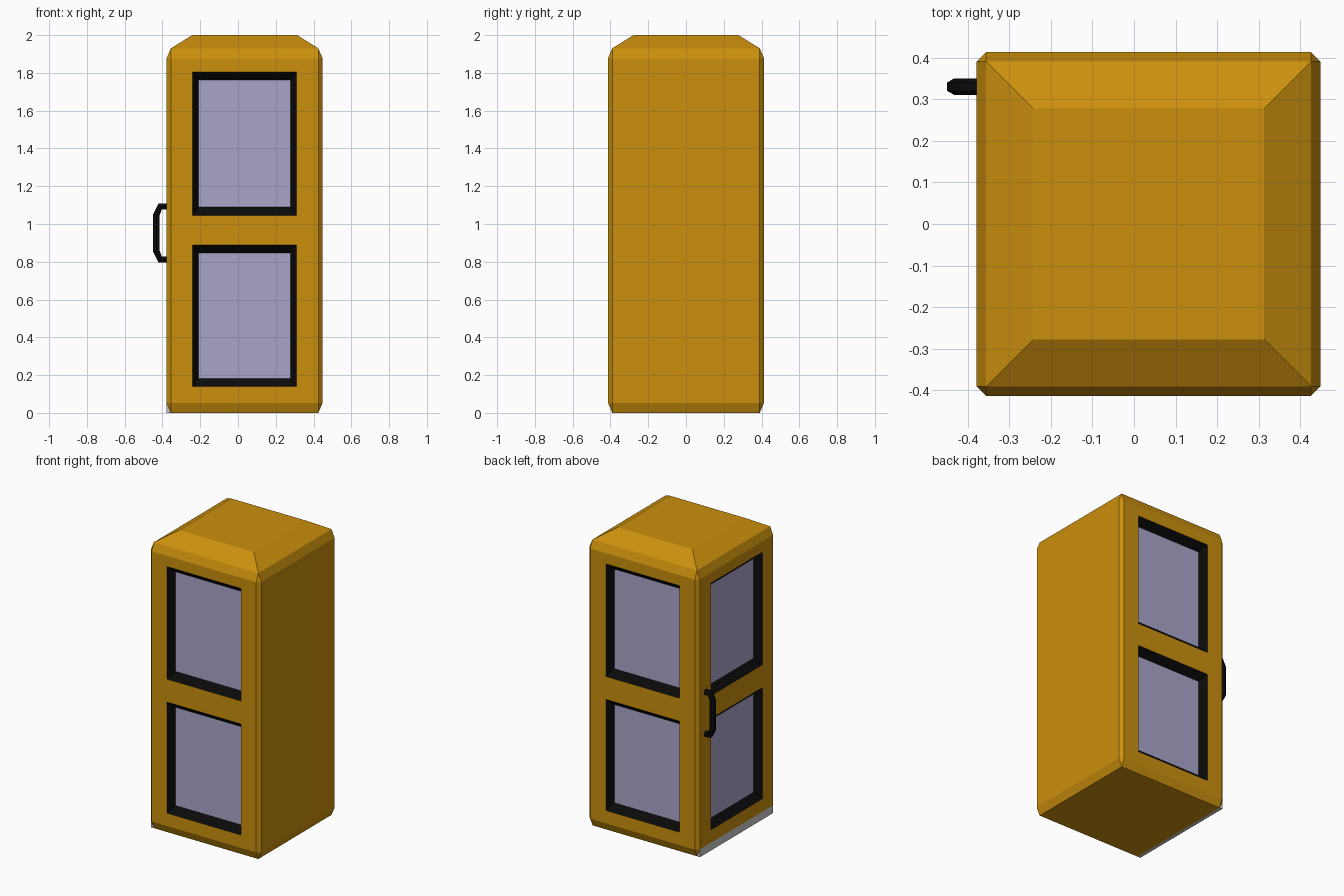
import bpy, bmesh
from mathutils import Vector, Matrix

if "Cube" in bpy.data.objects:
    bpy.data.objects.remove(bpy.data.objects["Cube"])

CX = 0.035                      # booth centre in x (handle sticks out to the left)
HALF, BODY_H = 0.413, 1.93      # half width, height of the bevelled box


def material(name, rgb):
    m = bpy.data.materials.new(name)
    m.diffuse_color = (*rgb, 1)
    m.use_nodes = True
    m.node_tree.nodes["Principled BSDF"].inputs["Base Color"].default_value = m.diffuse_color
    return m


def add_object(name, data, *mats):
    ob = bpy.data.objects.new(name, data)
    bpy.context.collection.objects.link(ob)
    for m in mats:
        data.materials.append(m)
    return ob


def mesh_from(name, verts, faces, *mats):
    me = bpy.data.meshes.new(name)
    me.from_pydata(verts, [], faces)
    return add_object(name, me, *mats)


orange = material("orange_paint", (0.60, 0.28, 0.004))
black = material("black_trim", (0.003, 0.003, 0.003))
glass = material("tinted_glass", (0.40, 0.38, 0.60))

# Body: bevelled cube stretched to size
bm = bmesh.new()
bmesh.ops.create_cube(bm, size=2)
bmesh.ops.bevel(bm, geom=bm.edges[:], offset=0.055, segments=1,
                affect='EDGES', profile=0.5)
bmesh.ops.transform(bm, verts=bm.verts[:], matrix=Matrix.Translation((CX, 0, BODY_H / 2))
                    @ Matrix.Diagonal((HALF, HALF, BODY_H / 2, 1)))
bm.normal_update()

# Hipped roof drawn up from the top face
top = max(bm.faces, key=lambda f: f.calc_center_median().z)
roof = bmesh.ops.extrude_discrete_faces(bm, faces=[top])["faces"][0]
for v in roof.verts:
    v.co = Vector((CX + (0.278 if v.co.x > CX else -0.278),
                   0.278 if v.co.y > 0 else -0.278, 2.0))
bm.normal_update()

# Windows: tapered black recesses on the front, back and left
WIN = 0.275
ROWS = {"lower": (0.14, 0.89), "upper": (1.045, 1.805)}
SIDES = {"front": (0, -1, 0), "back": (0, 1, 0), "left": (-1, 0, 0)}
for side, n in SIDES.items():
    n = Vector(n)
    across = Vector((abs(n.y), abs(n.x), 0))
    mid = Vector((CX, 0, 0))
    cuts = [(mid + across * s * WIN, across) for s in (-1, 1)]
    cuts += [(Vector((0, 0, z)), Vector((0, 0, 1))) for r in ROWS.values() for z in r]
    for co, no in cuts:
        wall = [f for f in bm.faces if f.normal.dot(n) > 0.999]
        geom = set(wall)
        for f in wall:
            geom.update(f.verts, f.edges)
        bmesh.ops.bisect_plane(bm, geom=list(geom), plane_co=co, plane_no=no, dist=1e-5)
        bm.normal_update()
    for row, (z0, z1) in ROWS.items():
        hole = next(f for f in bm.faces if f.normal.dot(n) > 0.999
                    and abs((f.calc_center_median() - mid).dot(across)) < 0.1
                    and z0 < f.calc_center_median().z < z1)
        pane = bmesh.ops.extrude_discrete_faces(bm, faces=[hole])["faces"][0]
        c = pane.calc_center_median()
        for v in pane.verts:
            v.co = c + (v.co - c) * 0.885 - n * 0.045
            for f in v.link_faces:
                f.material_index = 1
        # Glass pane as its own part in the opening
        mesh_from(f"{side}_{row}_glass", [v.co[:] for v in pane.verts], [(0, 1, 2, 3)], glass)
        bmesh.ops.delete(bm, geom=[pane], context='FACES_ONLY')
        bm.normal_update()

me = bpy.data.meshes.new("booth_body")
bm.to_mesh(me)
bm.free()
add_object("booth_body", me, orange, black)

# Grey sill filling the chamfer under the left side
x0, x1, y, h = CX - HALF, CX - HALF * 0.945, HALF * 0.945, 0.053
mesh_from("door_sill",
          [(px, py, pz) for py in (-y, y) for px, pz in ((x0, 0), (x1, 0), (x0, h))],
          [(0, 1, 2), (5, 4, 3), (0, 3, 4, 1), (1, 4, 5, 2), (2, 5, 3, 0)])

# Door handle: six-sided bent bar
curve = bpy.data.curves.new("door_handle", 'CURVE')
curve.dimensions = '3D'
curve.bevel_depth, curve.bevel_resolution = 0.02, 1
curve.use_fill_caps = True
path = [(-0.365, 1.093), (-0.412, 1.093), (-0.432, 1.05),
        (-0.432, 0.855), (-0.412, 0.812), (-0.365, 0.812)]
spline = curve.splines.new('POLY')
spline.points.add(len(path) - 1)
for p, (x, z) in zip(spline.points, path):
    p.co = (x, 0.33, z, 1)
spline.use_smooth = False
add_object("door_handle", curve, black)
